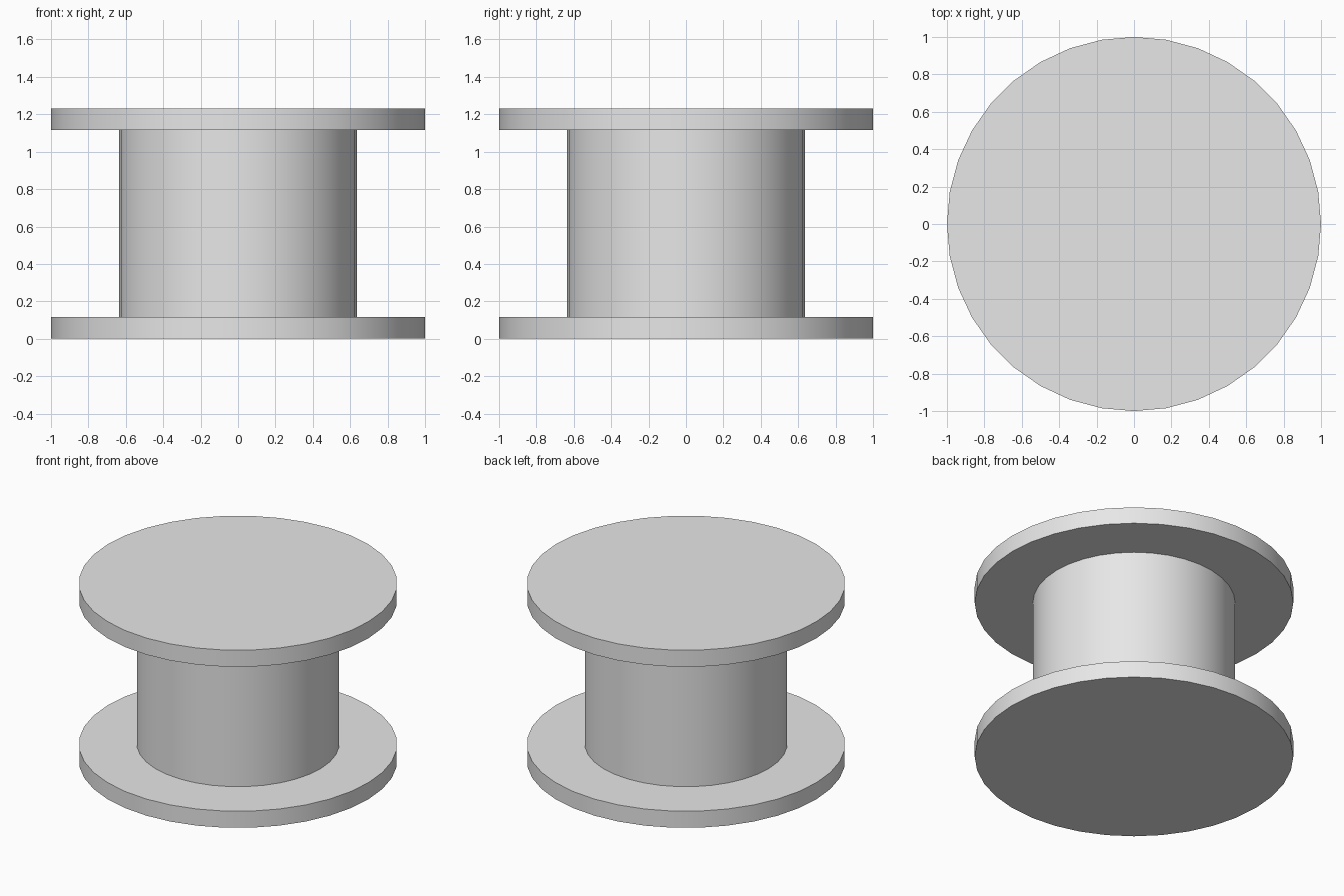
import bpy
import math

cube = bpy.data.objects.get("Cube")
if cube:
    bpy.data.objects.remove(cube, do_unlink=True)

SIDES = 36
FLANGE_RADIUS, FLANGE_HEIGHT = 1.0, 0.115
BARREL_RADIUS, BARREL_HEIGHT = 0.635, 1.0

# Single light grey material
grey = bpy.data.materials.new("light_grey")
grey.use_nodes = True
colour = (0.8, 0.8, 0.8, 1.0)
grey.diffuse_color = colour
grey.node_tree.nodes["Principled BSDF"].inputs["Base Color"].default_value = colour


def disc(name, radius, height, bottom):
    """Upright cylinder standing on the given height."""
    bpy.ops.mesh.primitive_cylinder_add(
        vertices=SIDES, radius=radius, depth=height,
        location=(0, 0, bottom + height / 2))
    obj = bpy.context.object
    obj.name = name
    obj.data.materials.append(grey)
    bpy.ops.object.shade_smooth_by_angle(angle=math.radians(30))
    return obj


# Spool: two wide flanges joined by a barrel
disc("bottom_flange", FLANGE_RADIUS, FLANGE_HEIGHT, 0)
disc("barrel", BARREL_RADIUS, BARREL_HEIGHT, FLANGE_HEIGHT)
disc("top_flange", FLANGE_RADIUS, FLANGE_HEIGHT, FLANGE_HEIGHT + BARREL_HEIGHT)
